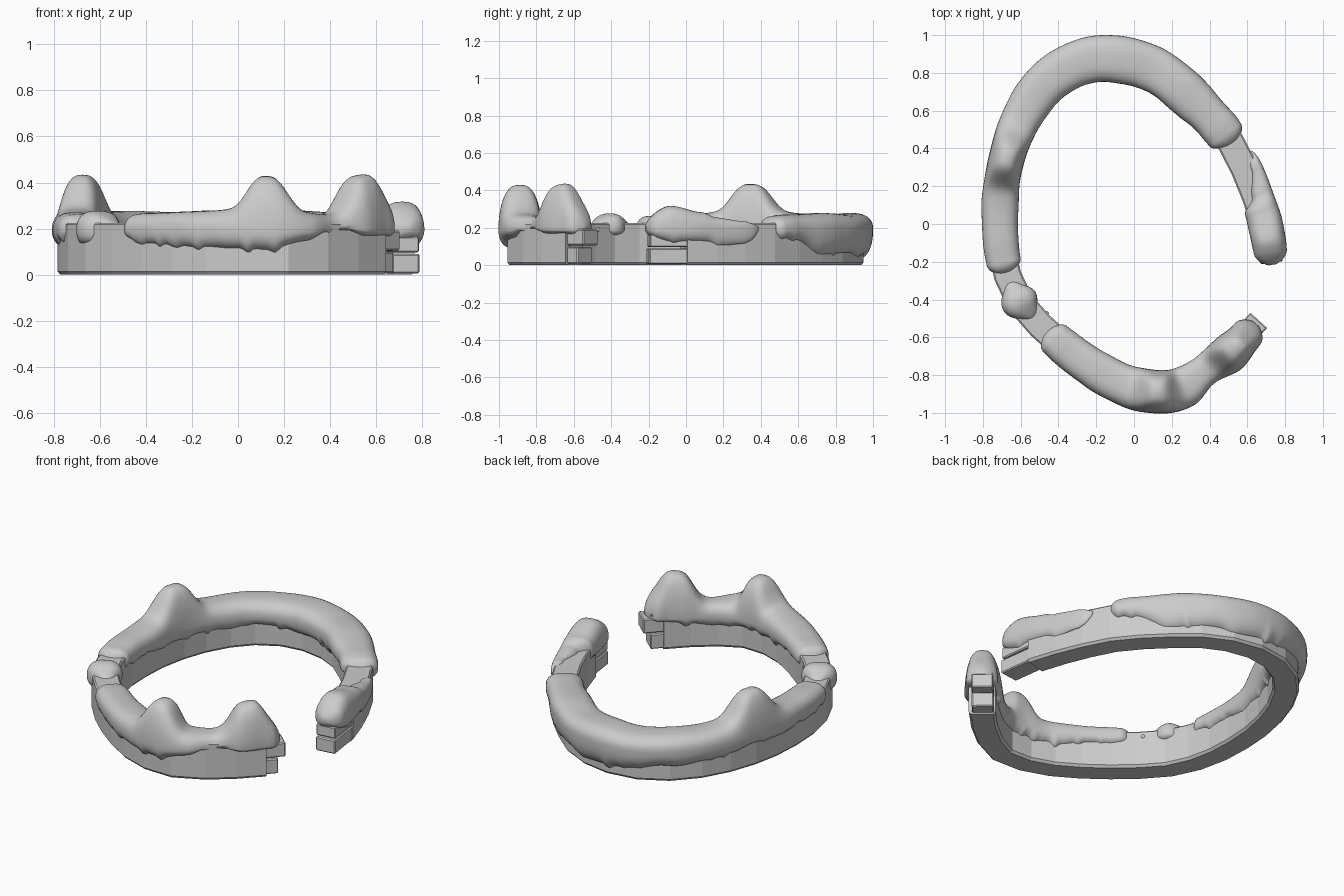
import bpy, bmesh, math
from mathutils import Vector, noise

if "Cube" in bpy.data.objects:
    bpy.data.objects.remove(bpy.data.objects["Cube"])

# Centre line of the open ring wall, counter-clockwise from the right-hand end
PATH = [(.735, -.24), (.705, -.05), (.65, .13), (.585, .29), (.50, .45), (.34, .63), (.12, .81),
        (-.12, .875), (-.31, .845), (-.48, .73), (-.61, .53), (-.685, .30), (-.71, .07),
        (-.69, -.20), (-.60, -.42), (-.45, -.58), (-.28, -.72), (-.10, -.83), (.05, -.88),
        (.22, -.88), (.38, -.79), (.54, -.65), (.66, -.51)]
P = [Vector(p) for p in PATH]
P = [2 * P[0] - P[1]] + P + [2 * P[-1] - P[-2]]
DENSE = []
for i in range(1, len(P) - 2):
    a, b, c, d = P[i - 1:i + 3]
    for k in range(24):
        t = k / 24
        DENSE.append(.5 * (2 * b + (c - a) * t + (2 * a - 5 * b + 4 * c - d) * t * t
                           + (3 * b - a - 3 * c + d) * t ** 3))
DENSE.append(P[-2])
S = [0.0]
for a, b in zip(DENSE, DENSE[1:]):
    S.append(S[-1] + (b - a).length)


def at(s):
    """Point and outward direction at distance s along the wall."""
    def pos(q):
        i = 0
        while i < len(S) - 2 and S[i + 1] < q:
            i += 1
        return DENSE[i].lerp(DENSE[i + 1], (q - S[i]) / (S[i + 1] - S[i]))
    t = (pos(min(s + .03, S[-1])) - pos(max(s - .03, 0))).normalized()
    return pos(s), Vector((t.y, -t.x))


def s_of(x, y):
    return S[min(range(len(S)), key=lambda i: (DENSE[i] - Vector((x, y))).length)]


def loft(name, rings, angle=None):
    bm = bmesh.new()
    vr = [[bm.verts.new(p) for p in r] for r in rings]
    for a, b in zip(vr, vr[1:]):
        for j in range(len(a)):
            k = (j + 1) % len(a)
            bm.faces.new((a[j], a[k], b[k], b[j]))
    bm.faces.new(vr[0])
    bm.faces.new(vr[-1][::-1])
    bmesh.ops.recalc_face_normals(bm, faces=bm.faces)
    me = bpy.data.meshes.new(name)
    bm.to_mesh(me)
    bm.free()
    ob = bpy.data.objects.new(name, me)
    bpy.context.collection.objects.link(ob)
    if angle:
        for f in me.polygons:
            f.use_smooth = True
    return ob


# Faceted wall
H, TOP = .073, .225
profile = [(-H + .012, 0), (H - .012, 0), (H, .014), (H, TOP - .008), (H - .008, TOP),
           (-H + .008, TOP), (-H, TOP - .008), (-H, .014)]
s0, s1 = s_of(.695, -.01), s_of(.59, -.60)
rings = []
for i in range(28):
    p, n = at(s0 + (s1 - s0) * i / 27)
    rings.append([(*(p + n * u), z) for u, z in profile])
loft("wall", rings)


# Loose bricks at both broken ends
def brick(name, a, b, z0, z1, half=.06):
    a, b = Vector(a), Vector(b)
    t = (b - a).normalized()
    n = Vector((t.y, -t.x)) * half
    ob = loft(name, [[(*(p - n), z0), (*(p + n), z0), (*(p + n), z1), (*(p - n), z1)] for p in (a, b)])
    m = ob.modifiers.new("bevel", 'BEVEL')
    m.width, m.segments = .006, 1


brick("front_end_brick_low", (.57, -.61), (.632, -.54), .008, .098)
brick("front_end_brick_mid", (.57, -.61), (.66, -.51), .106, .192)
brick("front_end_brick_top", (.57, -.61), (.63, -.54), .198, .225)
brick("right_end_brick_low", (.70, .01), (.729, -.205), .006, .09)
brick("right_end_brick_mid", (.70, .01), (.727, -.20), .097, .165)
brick("right_end_brick_top", (.70, .01), (.722, -.17), .170, .225)

# Snow mounds: position, extra height, length of the bump
BUMPS = [(s_of(-.68, .35), .165, .125), (s_of(.13, -.88), .16, .098),
         (s_of(.53, -.66), .155, .105)]


def keyed(keys, f):
    for a, b in zip(keys, keys[1:]):
        if f <= b[0]:
            t = (f - a[0]) / (b[0] - a[0])
            t = t * t * (3 - 2 * t)
            return [x + (y - x) * t for x, y in zip(a[1:], b[1:])]
    return keys[-1][1:]


def drip(s, seed):
    v = noise.noise(Vector((s * 7, seed, .3))) * .02
    d = max(0, noise.noise(Vector((s * 16, seed + 9.7, 1.3))))
    return v - .09 * d * d


def snow(name, start, end, keys, r0=.06, r1=.06, wob=1):
    """keys: fraction, half width, top z, outer edge z, inner edge z, sideways shift"""
    a, b = s_of(*start), s_of(*end)
    count = max(24, int((b - a) / .011))
    rings = []
    for i in range(count + 1):
        f = .5 - .5 * math.cos(math.pi * i / count)
        f = .4 * f + .6 * i / count
        s = a + (b - a) * f
        w, top, lo_out, lo_in, shift = keyed(keys, f)
        e = min(1, max(.002, s - a) / r0)
        g = min(1, max(.002, b - s) / r1)
        cap = math.sqrt(1 - (1 - e) ** 2) * math.sqrt(1 - (1 - g) ** 2)
        bump = sum(h * (.82 * math.exp(-(abs(s - c) / r) ** 3) + .18 * math.exp(-((s - c) / r / 1.7) ** 2))
                   for c, h, r in BUMPS)
        top += bump + .008 * noise.noise(Vector((s * 5, 2, 7)))
        w *= 1 + .05 * noise.noise(Vector((s * 6, 5, 1)))
        p, n = at(s)
        ring = []
        for j in range(36):
            t = 2 * math.pi * j / 36
            c, q = math.cos(t), math.sin(t)
            pw = .72
            u = math.copysign(abs(c) ** pw, c) * w
            if q >= 0:
                z = .195 + (top - .195) * q ** .85
                u *= 1 - min(.25, bump * 1.3) * q * .5
            else:
                mix = .5 + .5 * max(-1, min(1, c * 3))
                lo = (lo_out + wob * drip(s, 1)) * mix + (lo_in + wob * drip(s, 4)) * (1 - mix)
                z = .195 - (.195 - max(.012, lo)) * (-q) ** .8 * 1.12
            ring.append((*(p + n * (shift + u * (.35 + .65 * cap) * (cap ** .5))),
                         max(.01, .2 + (z - .2) * cap)))
        rings.append(ring)
    loft(name, rings, True)


snow("snow_right_end", (.73, -.22), (.60, .38),
     [(0, .085, .265, .15, .15, 0), (.22, .092, .318, .125, .14, 0), (.5, .09, .28, .12, .15, .005),
      (.62, .06, .255, .11, .18, .035), (.85, .035, .235, .12, .19, .06), (1, .02, .215, .16, .19, .07)],
     .07, .05, .4)
snow("snow_back", (.515, .42), (-.685, -.26),
     [(0, .095, .26, .19, .17, 0), (.06, .105, .27, .13, .15, 0), (.14, .115, .275, .065, .13, 0),
      (.35, .125, .275, .06, .12, 0), (.5, .118, .275, .10, .13, 0), (.75, .095, .27, .13, .12, 0),
      (.9, .096, .27, .13, .14, 0), (1, .09, .265, .14, .15, 0)])
snow("snow_left_patch", (-.665, -.305), (-.535, -.51),
     [(0, .06, .25, .17, .19, 0), (.5, .098, .275, .125, .16, 0), (1, .06, .25, .16, .19, -.01)],
     .11, .10)
snow("snow_front", (-.47, -.57), (.645, -.525),
     [(0, .09, .26, .16, .17, 0), (.1, .098, .27, .14, .15, 0), (.35, .108, .275, .115, .13, 0),
      (.5, .115, .27, .115, .13, 0), (.62, .11, .26, .15, .14, 0), (.73, .085, .25, .205, .14, -.015),
      (.84, .105, .275, .175, .15, 0), (.93, .09, .29, .165, .16, 0), (1, .08, .28, .17, .17, 0)])

# Small snow pellet stuck inside the left bare gap
bpy.ops.mesh.primitive_uv_sphere_add(segments=16, ring_count=8, radius=.014, location=(-.465, -.475, .19))
bpy.context.object.name = "snow_pellet"
bpy.ops.object.shade_smooth()
